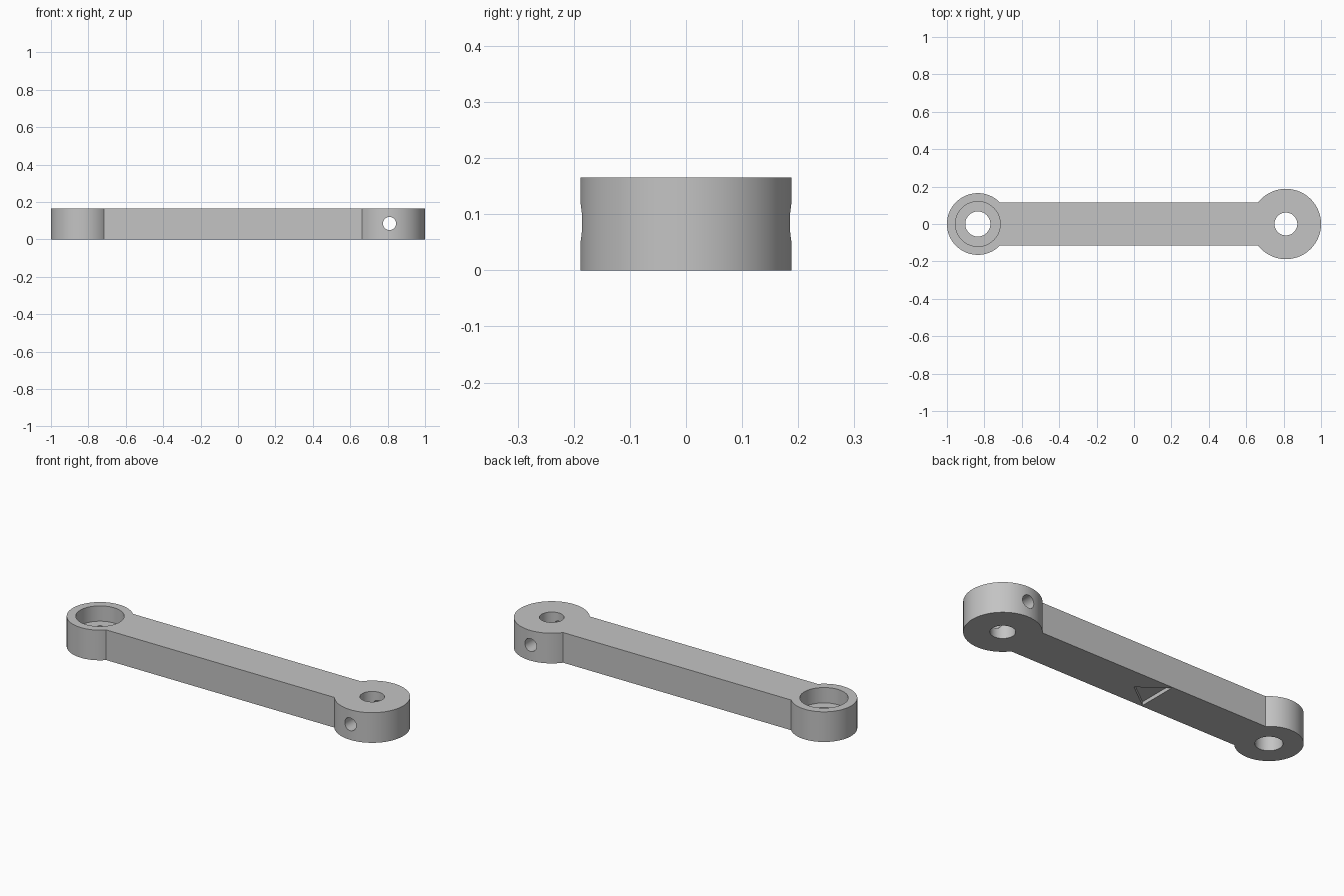
import bpy
import bmesh
from math import acos, asin, cos, sin, pi, radians

if "Cube" in bpy.data.objects:
    bpy.data.objects.remove(bpy.data.objects["Cube"], do_unlink=True)

HEIGHT = 0.165
BAR_HALF = 0.115
BIG_X, BIG_R = 0.812, 0.188
SMALL_X, SMALL_R = -0.835, 0.165

grey = bpy.data.materials.new("light_grey")
grey.use_nodes = True
colour = (0.55, 0.55, 0.55, 1)
grey.diffuse_color = colour
grey.node_tree.nodes["Principled BSDF"].inputs["Base Color"].default_value = colour


def prism(name, outline, z0, z1):
    """Extrude a flat outline between two heights."""
    bm = bmesh.new()
    face = bm.faces.new([bm.verts.new((x, y, z0)) for x, y in outline])
    top = bmesh.ops.extrude_face_region(bm, geom=[face])["geom"]
    for v in top:
        if isinstance(v, bmesh.types.BMVert):
            v.co.z = z1
    bmesh.ops.recalc_face_normals(bm, faces=bm.faces)
    mesh = bpy.data.meshes.new(name)
    bm.to_mesh(mesh)
    bm.free()
    mesh.materials.append(grey)
    obj = bpy.data.objects.new(name, mesh)
    bpy.context.collection.objects.link(obj)
    return obj


def arc(cx, r, start, end, steps=72):
    angles = [start + (end - start) * i / steps for i in range(steps + 1)]
    return [(cx + r * cos(a), r * sin(a)) for a in angles]


def disc(cx, r):
    return arc(cx, r, 0, 2 * pi)[:-1]


# Link arm: straight bar running into a round boss at each end
big = pi - asin(BAR_HALF / BIG_R)
small = asin(BAR_HALF / SMALL_R)
outline = arc(BIG_X, BIG_R, -big, big) + arc(SMALL_X, SMALL_R, small, 2 * pi - small)
arm = prism("link_arm", outline, 0, HEIGHT)

# Cutters: bores, bearing seat, cross hole and arrow recess underneath
cross = prism("cross_hole_cutter", disc(0, 0.035), -0.4, 0.4)
cross.rotation_euler.x = pi / 2
cross.location = (0.81, 0, 0.085)
cutters = [
    prism("small_bore_cutter", disc(SMALL_X, 0.067), -0.1, 0.3),
    prism("bearing_seat_cutter", disc(SMALL_X, 0.12), HEIGHT - 0.084, 0.3),
    prism("large_bore_cutter", disc(BIG_X, 0.061), -0.1, 0.3),
    prism("arrow_recess_cutter", [(0, 0), (-0.143, 0.107), (-0.143, -0.107)], -0.1, 0.02),
    cross,
]

bpy.context.view_layer.objects.active = arm
for cutter in cutters:
    mod = arm.modifiers.new(cutter.name, "BOOLEAN")
    mod.operation = "DIFFERENCE"
    mod.solver = "EXACT"
    mod.object = cutter
    bpy.ops.object.modifier_apply(modifier=mod.name)
for cutter in cutters:
    bpy.data.objects.remove(cutter, do_unlink=True)

bpy.ops.object.select_all(action="DESELECT")
arm.select_set(True)
bpy.ops.object.shade_smooth_by_angle(angle=radians(30))
